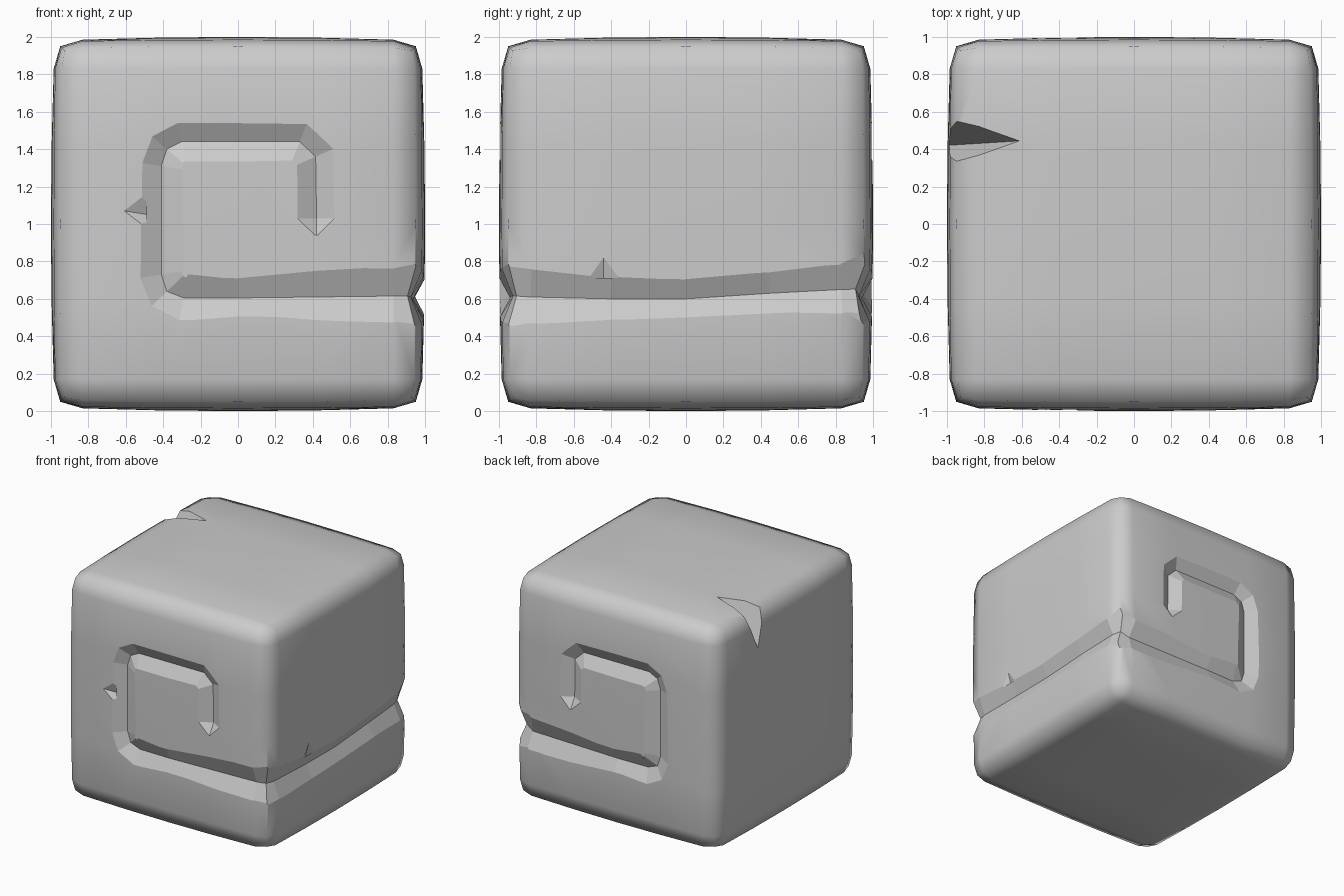
import bpy, bmesh
from mathutils import Vector

old = bpy.data.objects.get("Cube")
if old:
    bpy.data.objects.remove(old)

stone = bpy.data.materials.new("grey_stone")
stone.use_nodes = True
GREY = (0.6, 0.6, 0.6, 1)
stone.diffuse_color = GREY
stone.node_tree.nodes["Principled BSDF"].inputs["Base Color"].default_value = GREY


def add_object(name, bm, smooth):
    bmesh.ops.recalc_face_normals(bm, faces=bm.faces[:])
    for f in bm.faces:
        f.smooth = smooth
    mesh = bpy.data.meshes.new(name)
    bm.to_mesh(mesh)
    bm.free()
    mesh.materials.append(stone)
    obj = bpy.data.objects.new(name, mesh)
    bpy.context.collection.objects.link(obj)
    return obj


def inset(u):
    """How far a face falls back at distance u from its middle."""
    u = abs(u)
    return 0.05 if u > 0.9 else 0.015 if u > 0.7 else 0.004 if u > 0.2 else 0


# Stone block: cube with swelling faces and softened edges
bm = bmesh.new()
bmesh.ops.create_cube(bm, size=2)
bmesh.ops.subdivide_edges(bm, edges=bm.edges[:], cuts=5, use_grid_fill=True)
for v in bm.verts:
    c = [(1 if a > 0 else -1) * (0.83 if 0.5 < abs(a) < 0.9 else 0.42 if 0.2 < abs(a) < 0.5 else abs(a))
         for a in v.co]
    out = list(c)
    for i in range(3):
        if abs(c[i]) > 0.9:
            p = sorted(inset(c[j]) for j in range(3) if j != i)
            out[i] = c[i] * (1 - p[1] - 0.5 * p[0])
    v.co = Vector(out) + Vector((0, 0, 1))
block = add_object("stone_block", bm, True)

# Groove path: (position, outward normal, half width, depth)
DEPTH = 0.06
spiral = [(0.42, 0.94, 0.03, 0.005), (0.42, 1.03, 0.10, DEPTH), (0.415, 1.36, 0.11, DEPTH),
          (0.33, 1.44, 0.11, DEPTH), (-0.3, 1.44, 0.11, DEPTH), (-0.38, 1.4, 0.11, DEPTH),
          (-0.41, 1.31, 0.11, DEPTH), (-0.41, 0.73, 0.12, DEPTH), (-0.38, 0.64, 0.12, DEPTH),
          (-0.29, 0.605, 0.13, DEPTH), (0, 0.605, 0.11, DEPTH), (0.83, 0.615, 0.15, DEPTH)]
side = [(-0.83, 0.61, 0.15), (-0.4, 0.6, 0.12), (0, 0.6, 0.11), (0.45, 0.63, 0.115), (0.83, 0.65, 0.135)]


def spiral_on(s):
    return [(Vector((x, s * (1 - inset(x)), z)), Vector((0, s, 0)), w, d) for x, z, w, d in spiral]


def corner(s, z):
    return (Vector((0.948, s * 0.948, z)), Vector((1, s, 0)).normalized(), 0.16, DEPTH)


path = spiral_on(-1) + [corner(-1, 0.615)]
path += [(Vector((1 - inset(y), y, z)), Vector((1, 0, 0)), w, DEPTH) for y, z, w in side]
path += [corner(1, 0.652)] + spiral_on(1)[::-1]

# Groove cutter: V section swept along the path
bm = bmesh.new()
rings = []
for i, (pos, n, w, d) in enumerate(path):
    before = (pos - path[max(i - 1, 0)][0]).normalized()
    after = (path[min(i + 1, len(path) - 1)][0] - pos).normalized()
    across = n.cross(before + after).normalized()
    lift = 0.015
    w *= (d + lift) / d if d > 0.01 else 1
    rings.append([bm.verts.new(pos - n * d), bm.verts.new(pos + n * lift + across * w),
                  bm.verts.new(pos + n * lift - across * w)])
for a, b in zip(rings, rings[1:]):
    for k in range(3):
        bm.faces.new((a[k], a[(k + 1) % 3], b[(k + 1) % 3], b[k]))
bm.faces.new(rings[0])
bm.faces.new(rings[-1])
cutters = [add_object("groove_cutter", bm, False)]

# Chip cutters: small wedges
chips = {
    "top_chip_cutter": [(-0.6, 0.445, 2), (-1, 0.42, 1.62), (-1.05, 0.63, 2.04), (-1.05, 0.27, 2.04)],
    "front_chip_cutter": [(-0.67, -1.01, 1.08), (-0.5, -1.01, 1.2), (-0.5, -1.01, 0.96), (-0.48, -0.95, 1.05)],
    "side_chip_cutter": [(1.01, -0.55, 0.74), (1.01, -0.44, 0.88), (1.01, -0.33, 0.73), (0.955, -0.44, 0.67)],
}
for name, points in chips.items():
    bm = bmesh.new()
    bmesh.ops.convex_hull(bm, input=[bm.verts.new(p) for p in points])
    cutters.append(add_object(name, bm, False))

# Carve the block, then drop the cutters
bpy.context.view_layer.objects.active = block
for cutter in cutters:
    mod = block.modifiers.new("carve", "BOOLEAN")
    mod.operation = "DIFFERENCE"
    mod.solver = "EXACT"
    mod.object = cutter
    bpy.ops.object.modifier_apply(modifier=mod.name)
    bpy.data.objects.remove(cutter)
